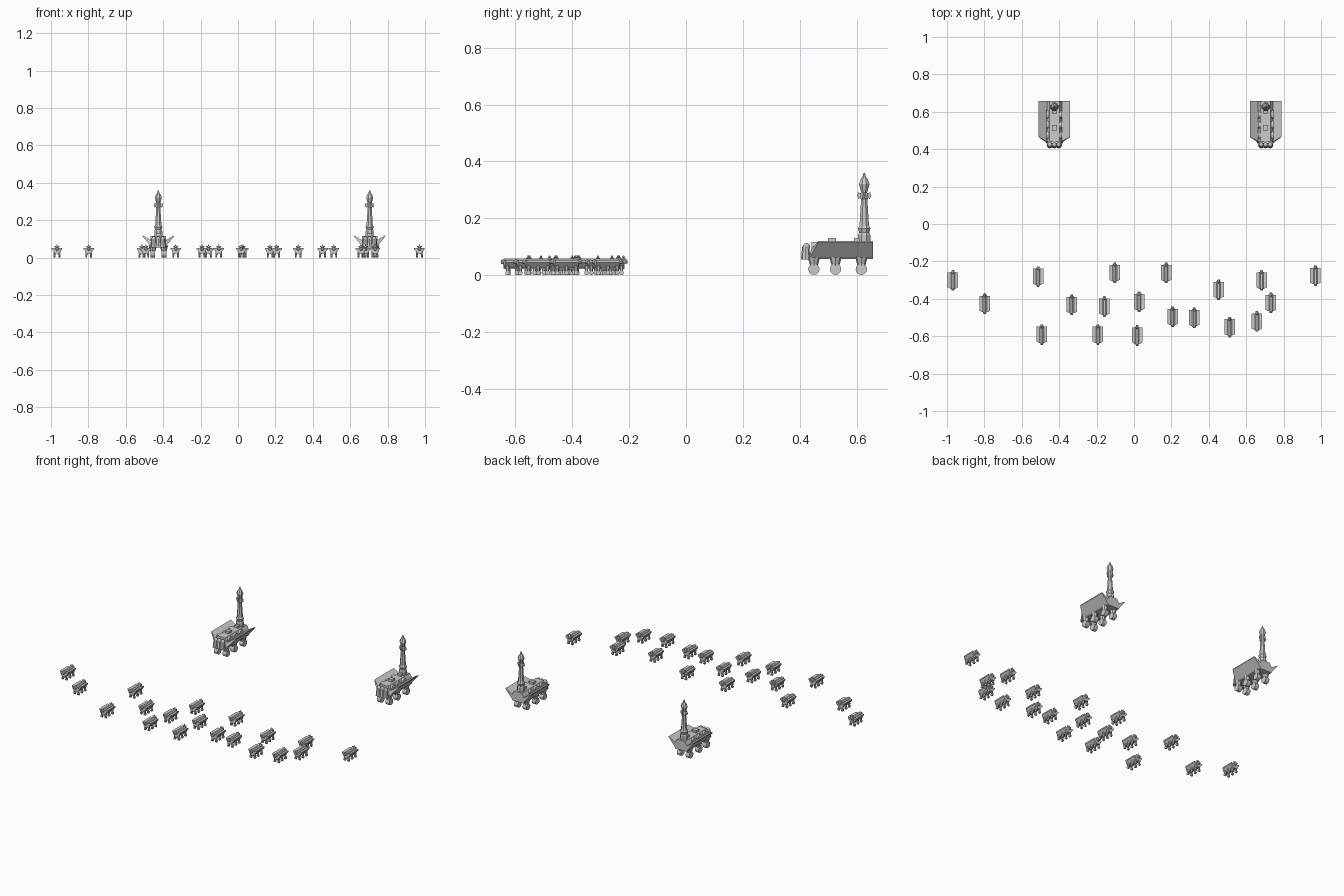
import bpy, bmesh, math
from mathutils import Matrix, Vector

if "Cube" in bpy.data.objects:
    bpy.data.objects.remove(bpy.data.objects["Cube"])


def finish(name, bm):
    bmesh.ops.recalc_face_normals(bm, faces=bm.faces[:])
    me = bpy.data.meshes.new(name)
    bm.to_mesh(me)
    bm.free()
    return name, me


def box(bm, c, s):
    bmesh.ops.create_cube(bm, size=1, matrix=Matrix.Translation(c) @ Matrix.Diagonal((*s, 1)))


def cone(bm, c, r1, r2, depth, axis='Z', n=10):
    rot = {'Z': Matrix(), 'X': Matrix.Rotation(math.pi / 2, 4, 'Y'),
           'Y': Matrix.Rotation(-math.pi / 2, 4, 'X')}[axis]
    bmesh.ops.create_cone(bm, cap_ends=True, segments=n, radius1=r1, radius2=r2, depth=depth,
                          matrix=Matrix.Translation(c) @ rot)


def ball(bm, c, r, scale=(1, 1, 1)):
    bmesh.ops.create_uvsphere(bm, u_segments=10, v_segments=6, radius=r,
                              matrix=Matrix.Translation(c) @ Matrix.Diagonal((*scale, 1)))


def loft(bm, front, back):
    # closed solid between two matching outlines
    a = [bm.verts.new(p) for p in front]
    b = [bm.verts.new(p) for p in back]
    n = len(a)
    for i in range(n):
        bm.faces.new((a[i], a[(i + 1) % n], b[(i + 1) % n], b[i]))
    bm.faces.new(a)
    bm.faces.new(b)


def beam(bm, section, y0, y1, side=1):
    # section points are (x, z, front setback)
    loft(bm, [(side * x, y0 + d, z) for x, z, d in section],
         [(side * x, y1, z) for x, z, d in section])


def lathe(bm, y, profile, n=8):
    rings = []
    for r, z in profile:
        rings.append([bm.verts.new((r * math.cos((i + .5) * math.tau / n),
                                    y + r * math.sin((i + .5) * math.tau / n), z)) for i in range(n)])
    for a, b in zip(rings, rings[1:]):
        for i in range(n):
            bm.faces.new((a[i], a[(i + 1) % n], b[(i + 1) % n], b[i]))
    bm.faces.new(rings[0])
    bm.faces.new(rings[-1])


def large_walker():
    parts = []
    # central hull with sloping shoulders
    bm = bmesh.new()
    beam(bm, [(-.04, .056, 0), (.04, .056, 0), (.04, .095, 0), (.027, .117, 0),
              (-.027, .117, 0), (-.04, .095, 0)], -.088, .128)
    parts.append(finish("large_hull", bm))
    # nose pillars
    bm = bmesh.new()
    for x in (-.024, 0, .024):
        cone(bm, (x, -.109, .078), .017, .012, .045, n=8)
        ball(bm, (x, -.106, .1), .013)
    parts.append(finish("large_nose_pillars", bm))
    # deck hatches
    bm = bmesh.new()
    for y in (-.016, .075):
        box(bm, (0, y, .12), (.026, .028, .022))
    parts.append(finish("large_deck_hatches", bm))
    # flared side decks with slanted undersides
    bm = bmesh.new()
    for s in (-1, 1):
        beam(bm, [(.036, .056, 0), (.085, .115, .033), (.085, .12, .035), (.038, .092, .008)],
             -.098, .128, s)
    parts.append(finish("large_side_decks", bm))
    # arched ribs along the hull sides
    bm = bmesh.new()
    for s in (-1, 1):
        for y in (-.055, .0, .055):
            cone(bm, (s * .033, y, .092), .024, .024, .018, 'X', 12)
    parts.append(finish("large_side_arches", bm))
    # legs with round feet
    bm = bmesh.new()
    for s in (-1, 1):
        for y in (-.08, -.004, .087):
            cone(bm, (s * .03, y, .021), .02, .02, .026, 'X', 12)
            cone(bm, (s * .03, y, .046), .012, .022, .036, n=8)
    parts.append(finish("large_legs", bm))
    # tall tower
    bm = bmesh.new()
    lathe(bm, .097, [(.023, .11), (.023, .142), (.019, .15), (.024, .165), (.018, .175),
                     (.012, .265), (.015, .272), (.014, .28), (.011, .29), (.02, .32),
                     (.014, .337), (.006, .347), (.003, .36)])
    parts.append(finish("large_tower", bm))
    # collar fins around the tower
    bm = bmesh.new()
    for i in range(4):
        d = Matrix.Rotation(i * math.pi / 2, 3, 'Z')
        c = Vector((0, .097, 0))
        outline = ((.008, .278), (.02, .268), (.025, .28), (.021, .291), (.008, .288))
        loft(bm, [c + d @ Vector((r, -.002, z)) for r, z in outline],
             [c + d @ Vector((r, .002, z)) for r, z in outline])
    parts.append(finish("large_tower_fins", bm))
    return parts


def small_walker():
    parts = []
    # ridged hull with narrow snout and tail
    bm = bmesh.new()
    beam(bm, [(-.011, .022, 0), (.011, .022, 0), (.011, .053, 0), (.005, .058, 0),
              (-.005, .058, 0), (-.011, .053, 0)], -.046, .043)
    cone(bm, (0, -.05, .047), .006, .01, .012, 'Y', 8)
    cone(bm, (0, .047, .048), .01, .006, .014, 'Y', 8)
    parts.append(finish("small_hull", bm))
    # flared side decks
    bm = bmesh.new()
    for s in (-1, 1):
        beam(bm, [(.009, .024, 0), (.028, .045, .008), (.028, .053, .008), (.01, .05, 0)],
             -.047, .041, s)
    parts.append(finish("small_side_decks", bm))
    # legs
    bm = bmesh.new()
    for s in (-1, 1):
        for y in (-.033, 0, .033):
            cone(bm, (s * .013, y, .008), .008, .008, .01, 'X', 10)
            cone(bm, (s * .012, y, .022), .005, .008, .022, n=6)
    parts.append(finish("small_legs", bm))
    # head with horns
    bm = bmesh.new()
    ball(bm, (0, .04, .056), .008)
    cone(bm, (0, .04, .064), .005, .002, .012, n=6)
    box(bm, (0, .04, .06), (.026, .005, .004))
    parts.append(finish("small_head", bm))
    return parts


def place(parts, spots):
    for i, (x, y) in enumerate(spots, 1):
        for name, me in parts:
            ob = bpy.data.objects.new(f"{name}_{i}", me)
            ob.location = (x + .002, y, 0)
            bpy.context.collection.objects.link(ob)


place(large_walker(), [(-.428, .53), (.702, .53)])
place(small_walker(), [
    (-.97, -.30), (-.80, -.425), (-.515, -.28), (-.495, -.59), (-.335, -.43), (-.16, -.44),
    (-.195, -.59), (-.105, -.26), (.025, -.415), (.015, -.595), (.17, -.26), (.205, -.495),
    (.32, -.50), (.45, -.35), (.51, -.55), (.68, -.30), (.655, -.52), (.73, -.42), (.968, -.275)])
